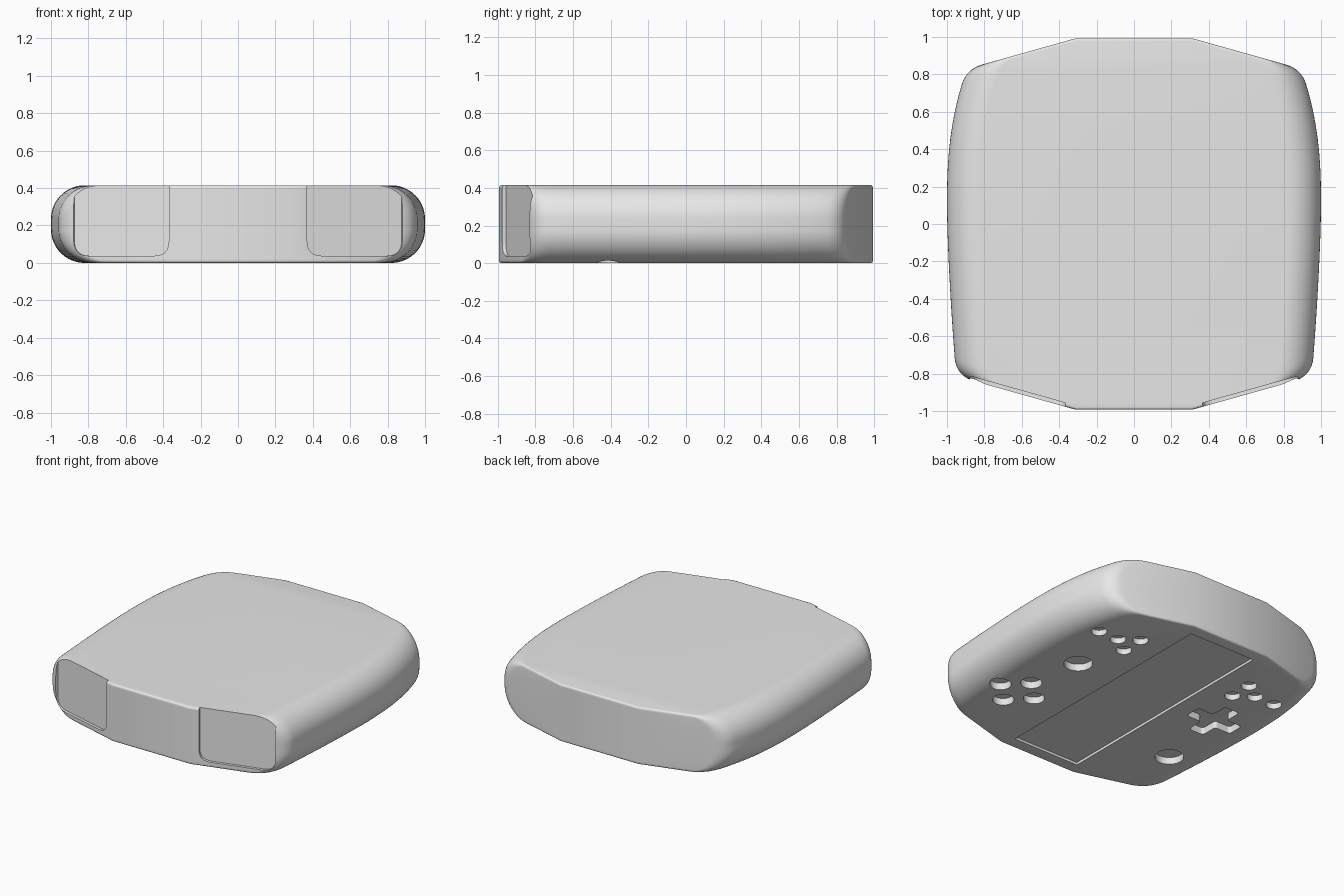
import bpy
import bmesh
import math
from mathutils import Matrix, Vector

if "Cube" in bpy.data.objects:
    bpy.data.objects.remove(bpy.data.objects["Cube"])

HEIGHT, END_Y, FLAT_X = 0.415, 0.993, 0.31   # shell height, end faces
SLOPE = 0.28                                 # slant of the outer end panels
FILLET, EDGE = 0.18, 0.014                   # side rounding, end edge rounding

grey = bpy.data.materials.new("shell grey")
grey.use_nodes = True
grey.diffuse_color = (0.8, 0.8, 0.8, 1)
grey.node_tree.nodes["Principled BSDF"].inputs["Base Color"].default_value = (0.8, 0.8, 0.8, 1)


def make_object(name, bm):
    bmesh.ops.recalc_face_normals(bm, faces=bm.faces)
    mesh = bpy.data.meshes.new(name)
    bm.to_mesh(mesh)
    bm.free()
    mesh.materials.append(grey)
    obj = bpy.data.objects.new(name, mesh)
    bpy.context.collection.objects.link(obj)
    return obj


def bend(a, corner, b, steps):
    """Points of a smooth corner from a to b."""
    a, corner, b = Vector(a), Vector(corner), Vector(b)
    ts = [i / steps for i in range(steps + 1)]
    return [a * (1 - t) ** 2 + corner * 2 * t * (1 - t) + b * t * t for t in ts]


def loft(bm, rings):
    """Skin a stack of closed rings and cap both ends."""
    rows = [[bm.verts.new(p) for p in ring] for ring in rings]
    n = len(rows[0])
    for low, high in zip(rows, rows[1:]):
        for i in range(n):
            j = (i + 1) % n
            bm.faces.new((low[i], low[j], high[j], high[i]))
    bm.faces.new(rows[0][::-1])
    bm.faces.new(rows[-1])


# Shell: bowed sides, slanted end panels, rounded corners
def half_width(y):
    if y > 0.1:
        return 1 - 0.236 * (y - 0.1) ** 2.5
    return 1 - 0.04 * ((0.1 - y) / 0.8) ** 1.5


def outline(inset, edge):
    def end_y(x):
        return END_Y - edge - SLOPE * (x - FLAT_X)

    def corner(sign, size):
        y = 0.83 * sign
        for _ in range(20):
            x = half_width(y) - inset
            y = sign * end_y(x)
        side_y = y - sign * size
        return bend((x - size, sign * end_y(x - size)), (x, y),
                    (half_width(side_y) - inset, side_y), 8)

    back, front = corner(1, 0.08), corner(-1, 0.1)[::-1]
    y0, y1 = back[-1].y, front[0].y
    side = []
    for i in range(1, 20):
        y = y0 + (y1 - y0) * i / 20
        side.append(Vector((half_width(y) - inset, y)))
    half = [Vector((FLAT_X, END_Y - edge)), *back, *side, *front,
            Vector((FLAT_X, edge - END_Y))]
    return half + [Vector((-p.x, p.y)) for p in reversed(half)]


levels = []
for i in range(19):
    angle = math.pi / 2 * (1 - i / 18)
    z = FILLET * (1 - math.sin(angle))
    dip = max(0, 1 - z / EDGE)
    levels.append((z, FILLET * (1 - math.cos(angle)), EDGE * (1 - math.sqrt(1 - dip * dip))))
levels += [(HEIGHT - z, inset, edge) for z, inset, edge in reversed(levels)]

bm = bmesh.new()
loft(bm, [[(p.x, p.y, z) for p in outline(inset, edge)] for z, inset, edge in levels])
shell = make_object("shell", bm)

# Cutters for the recesses
cut = bmesh.new()


def prism(points, z0, z1, matrix=Matrix()):
    loft(cut, [[matrix @ Vector((p[0], p[1], z)) for p in points] for z in (z0, z1)])


def rounded(points, radius):
    result = []
    for i, p in enumerate(points):
        p, a, b = Vector(p), Vector(points[i - 1]), Vector(points[(i + 1) % len(points)])
        result += bend(p + (a - p).normalized() * radius, p,
                       p + (b - p).normalized() * radius, 6)
    return result


def round_hole(x, y, radius, depth=0.05):
    ring = [math.tau * i / 40 for i in range(40)]
    prism([(x + radius * math.cos(a), y + radius * math.sin(a)) for a in ring], -0.1, depth)


# Long screen recess
prism(rounded([(-0.265, -0.9), (0.265, -0.9), (0.265, 0.9), (-0.265, 0.9)], 0.006), -0.1, 0.018)

# Small button holes on both sides
for side in (-1, 1):
    for x, y in ((0.465, 0.62), (0.465, 0.45), (0.587, 0.535), (0.748, 0.535)):
        round_hole(side * x, y, 0.052, 0.04)

# Diamond of four buttons and the two thumb stick holes
for dx, dy in ((1, 0), (-1, 0), (0, 1), (0, -1)):
    round_hole(0.655 + 0.143 * dx, -0.412 + 0.143 * dy, 0.07)
round_hole(0.583, 0.125, 0.095)
round_hole(-0.663, -0.43, 0.095)

# Cross shaped direction pad hole
ARM, W = 0.185, 0.06
quarter = [Vector((ARM, -W)), Vector((ARM, W)), Vector((W, W))]
cross = []
for turn in range(4):
    spin = Matrix.Rotation(turn * math.pi / 2, 2)
    cross += [spin @ p for p in quarter]
prism(rounded(cross, 0.025), -0.1, 0.05, Matrix.Translation((-0.585, 0.12, 0)))

# Shoulder recesses on the slanted front panels
slant = math.atan(SLOPE)
c, s = math.cos(slant), math.sin(slant)
panel = Matrix(((c, 0, s, FLAT_X), (s, 0, -c, -END_Y), (0, 1, 0, 0), (0, 0, 0, 1)))
u0, u1 = 0.06 / c, 0.57 / c
shape = rounded([(u0, 0.038), (u1, 0.038), (u1, 0.6), (u0, 0.6)], 0.08)
for flip in (1, -1):
    prism(shape, -0.02, 0.2, Matrix.Diagonal((flip, 1, 1, 1)) @ panel)

cutter = make_object("recess_cutter", cut)
cutter.hide_render = True

# Carve the recesses and shade
carve = shell.modifiers.new("recesses", "BOOLEAN")
carve.operation = "DIFFERENCE"
carve.solver = "EXACT"
carve.object = cutter
bpy.ops.object.select_all(action="DESELECT")
shell.select_set(True)
bpy.context.view_layer.objects.active = shell
bpy.ops.object.modifier_apply(modifier=carve.name)
bpy.data.objects.remove(cutter)
bpy.ops.object.shade_smooth_by_angle(angle=math.radians(25))
